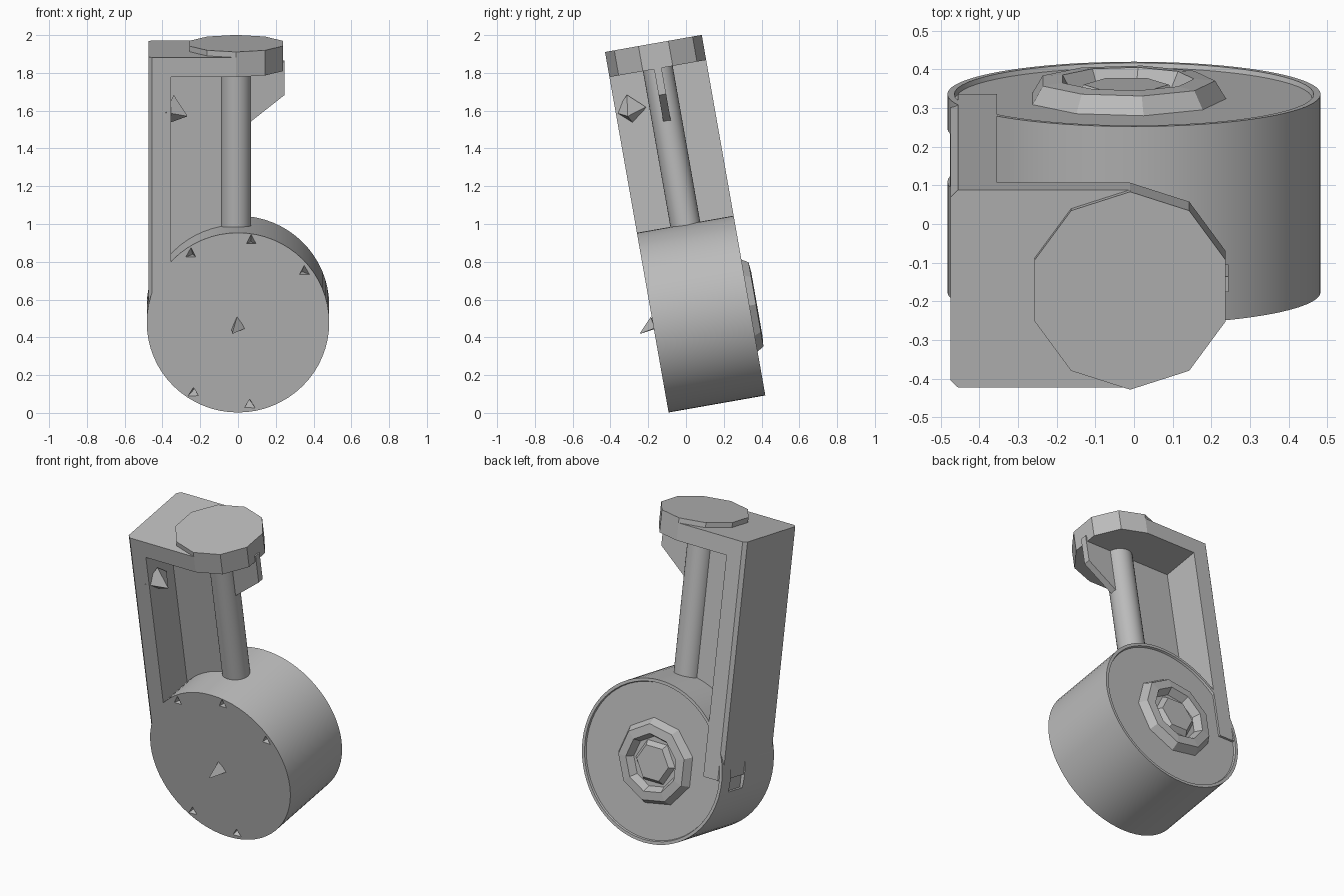
import bpy
import bmesh
from math import cos, sin, pi, radians
from mathutils import Matrix, Vector

cube = bpy.data.objects.get("Cube")
if cube:
    bpy.data.objects.remove(cube, do_unlink=True)

GREY = (0.5, 0.5, 0.5, 1)
grey = bpy.data.materials.new("plain grey")
grey.use_nodes = True
grey.diffuse_color = GREY
grey.node_tree.nodes["Principled BSDF"].inputs["Base Color"].default_value = GREY

# Parts are laid out upright around the drum centre, then leaned back
LEAN = Matrix.Translation((0, 0.08, 0.523)) @ Matrix.Rotation(radians(10), 4, "X")
R, HALF = 0.483, 0.26
WALL_X, WALL_IN, ROD_X = -0.475, -0.355, -0.01


def finish(name, bm, smooth=False):
    bmesh.ops.recalc_face_normals(bm, faces=bm.faces)
    mesh = bpy.data.meshes.new(name)
    bm.to_mesh(mesh)
    bm.free()
    mesh.transform(LEAN)
    mesh.materials.append(grey)
    ob = bpy.data.objects.new(name, mesh)
    bpy.context.collection.objects.link(ob)
    if smooth:
        bpy.ops.object.select_all(action="DESELECT")
        ob.select_set(True)
        bpy.context.view_layer.objects.active = ob
        bpy.ops.object.shade_smooth_by_angle(angle=radians(30))
    return ob


def prism(name, outline, axis, a, b):
    """Extrude a 2D outline along y or z from a to b."""
    bm = bmesh.new()
    put = (lambda u, v: (u, a, v)) if axis == "y" else (lambda u, v: (u, v, a))
    face = bm.faces.new([bm.verts.new(put(u, v)) for u, v in outline])
    out = bmesh.ops.extrude_face_region(bm, geom=[face])
    move = Vector((0, b - a, 0)) if axis == "y" else Vector((0, 0, b - a))
    bmesh.ops.translate(bm, vec=move, verts=[e for e in out["geom"] if isinstance(e, bmesh.types.BMVert)])
    return finish(name, bm)


def lathe(name, profile, sides, x=0, smooth=False):
    """Turn (radius, y) points about the drum axis and cap both ends."""
    bm = bmesh.new()
    rings = [[bm.verts.new((x + r * cos(2 * pi * i / sides), y, r * sin(2 * pi * i / sides)))
              for i in range(sides)] for r, y in profile]
    for low, high in zip(rings, rings[1:]):
        for i in range(sides):
            j = (i + 1) % sides
            bm.faces.new((low[i], low[j], high[j], high[i]))
    bm.faces.new(rings[0])
    bm.faces.new(rings[-1])
    return finish(name, bm, smooth)


def spike(bm, base, tip, r, sides=3):
    base, tip = Vector(base), Vector(tip)
    way = tip - base
    turn = way.to_track_quat("Z", "Y").to_matrix().to_4x4()
    bmesh.ops.create_cone(bm, cap_ends=True, segments=sides, radius1=r, radius2=0.003, depth=way.length,
                          matrix=Matrix.Translation((base + tip) / 2) @ turn)


def cut(ob, cutter):
    cutter.hide_render = True
    cutter.hide_set(True)
    mod = ob.modifiers.new("cut", "BOOLEAN")
    mod.operation = "DIFFERENCE"
    mod.solver = "EXACT"
    mod.object = cutter


# Drum with a thin raised rim at the back
drum = lathe("drum", [(R, -HALF), (R, HALF), (R - 0.018, HALF), (R - 0.022, HALF - 0.012)], 64, smooth=True)

# Small chipped notches around the front rim, and a slot in the side
bm = bmesh.new()
for deg in (70 + 11, 38, 124, 163, 238, 278):
    c, s = cos(radians(deg)), sin(radians(deg))
    spike(bm, (c * 0.45, -HALF - 0.02, s * 0.45), (c * 0.43, -HALF + 0.06, s * 0.43), 0.04)
bmesh.ops.create_cube(bm, size=1, matrix=Matrix.Translation((-0.48, 0.1, 0)) @ Matrix.Diagonal((0.04, 0.14, 0.16, 1)))
cut(drum, finish("notch_cutter", bm))

# Faceted hub on the back, with a sunken middle and an inner boss
lathe("hub_ring", [(0.26, 0.245), (0.23, 0.295), (0.175, 0.30), (0.15, 0.255)], 9, x=-0.02)
lathe("hub_boss", [(0.14, 0.25), (0.11, 0.285)], 6, x=-0.02)

# Small spike in the middle of the front
bm = bmesh.new()
spike(bm, (0, -HALF + 0.01, -0.01), (-0.03, -HALF - 0.075, -0.045), 0.045)
finish("front_spike", bm)

# Side wall rising from the drum, rounded on its outer corners
c = 0.02
prism("side_wall", [(WALL_X + c, -HALF), (WALL_IN, -HALF), (WALL_IN, HALF), (WALL_X + c, HALF),
                    (WALL_X, HALF - c), (WALL_X, c - HALF)], "z", 0.0, 1.42)

# Thin web between wall and rod, and the fin on the other side
prism("web", [(WALL_IN - 0.02, 0.2), (ROD_X, 0.2), (ROD_X, 1.34), (WALL_IN - 0.02, 1.34)], "y", -0.02, 0.02)
prism("fin", [(0.03, 1.01), (0.07, 1.04), (0.245, 1.18), (0.245, 1.36), (0.03, 1.36)], "y", -0.02, 0.02)

# Round rod
bm = bmesh.new()
bmesh.ops.create_cone(bm, cap_ends=True, segments=32, radius1=0.08, radius2=0.08, depth=0.95,
                      matrix=Matrix.Translation((ROD_X, 0, 0.87)))
finish("rod", bm, smooth=True)

# Top plate: square at the wall, with a faceted round end
arc = [(ROD_X + 0.26 * sin(pi * i / 5), -0.26 * cos(pi * i / 5)) for i in range(6)]
prism("top_plate", [(WALL_X + c, -HALF)] + arc + [(WALL_X + c, HALF), (WALL_X, HALF - c), (WALL_X, c - HALF)],
      "z", 1.32, 1.425)
disc = [(ROD_X + 0.26 * sin(pi * i / 5), -0.26 * cos(pi * i / 5)) for i in range(10)]
prism("top_disc", disc, "z", 1.33, 1.455)

# Pointed catch on the inside of the wall
bm = bmesh.new()
spike(bm, (WALL_IN - 0.01, -0.18, 1.13), (-0.27, -0.2, 1.1), 0.085, 4)
finish("wall_catch", bm)
